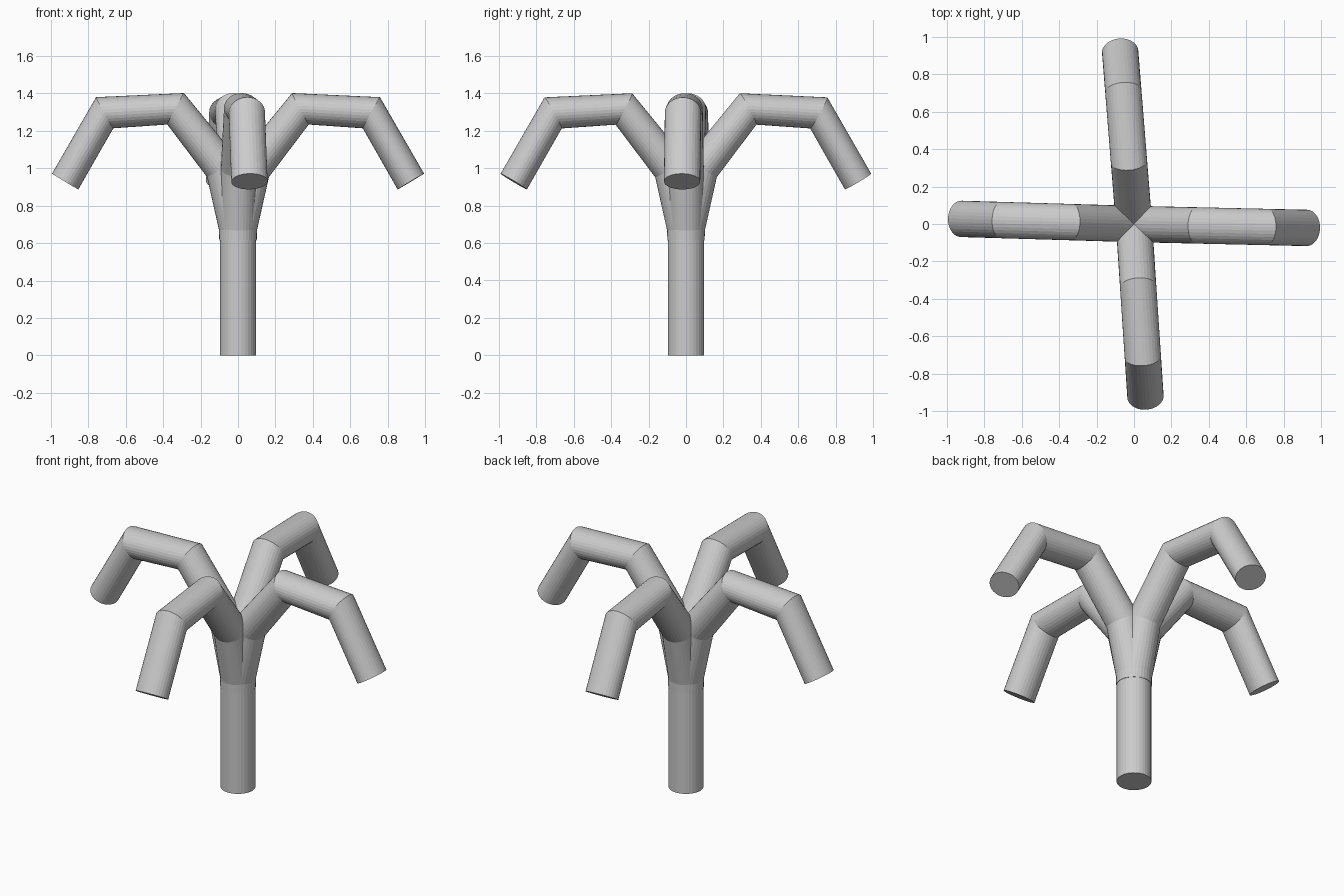
import bpy, bmesh, math
from mathutils import Vector, Matrix

cube = bpy.data.objects.get("Cube")
if cube:
    bpy.data.objects.remove(cube)

RADIUS = 0.097
SIDES = 32

grey = bpy.data.materials.new("light grey")
grey.use_nodes = True
grey.diffuse_color = (0.6, 0.6, 0.6, 1)
grey.node_tree.nodes["Principled BSDF"].inputs["Base Color"].default_value = (0.6, 0.6, 0.6, 1)


def tube(name, rings, azimuth=0):
    """Capped tube through rings of (reach, height, tilt in degrees, half thickness)."""
    bm = bmesh.new()
    loops = []
    for reach, height, tilt, half in rings:
        t = math.radians(tilt)
        across = Vector((math.cos(t), 0, math.sin(t))) * half
        side = Vector((0, RADIUS, 0))
        centre = Vector((reach, 0, height))
        angles = [2 * math.pi * i / SIDES for i in range(SIDES)]
        loops.append([bm.verts.new(centre + across * math.cos(a) + side * math.sin(a))
                      for a in angles])
    for low, high in zip(loops, loops[1:]):
        for i in range(SIDES):
            j = (i + 1) % SIDES
            bm.faces.new((low[i], low[j], high[j], high[i]))
    bm.faces.new(loops[0])
    bm.faces.new(loops[-1])
    bmesh.ops.recalc_face_normals(bm, faces=bm.faces)
    bm.transform(Matrix.Rotation(math.radians(azimuth), 4, 'Z'))
    mesh = bpy.data.meshes.new(name)
    bm.to_mesh(mesh)
    bm.free()
    mesh.materials.append(grey)
    obj = bpy.data.objects.new(name, mesh)
    bpy.context.collection.objects.link(obj)
    return obj


# Upright trunk
tube("trunk", [(0, 0, 0, RADIUS), (0, 0.64, 0, RADIUS)])

# Four drooping branches, mitred at each bend
branch = [
    (0, 0.615, 0, 0.1),
    (0.002, 0.68, -7, 0.1),
    (0.078, 0.995, -26, RADIUS),
    (0.333, 1.317, -62, 0.095),
    (0.712, 1.296, -119, 0.095),
    (0.923, 0.929, -149, 0.082),
]
for name, azimuth in (("left_branch", -1.3), ("back_branch", 94.6),
                      ("right_branch", 178.3), ("front_branch", -86.2)):
    tube(name, branch, azimuth)
